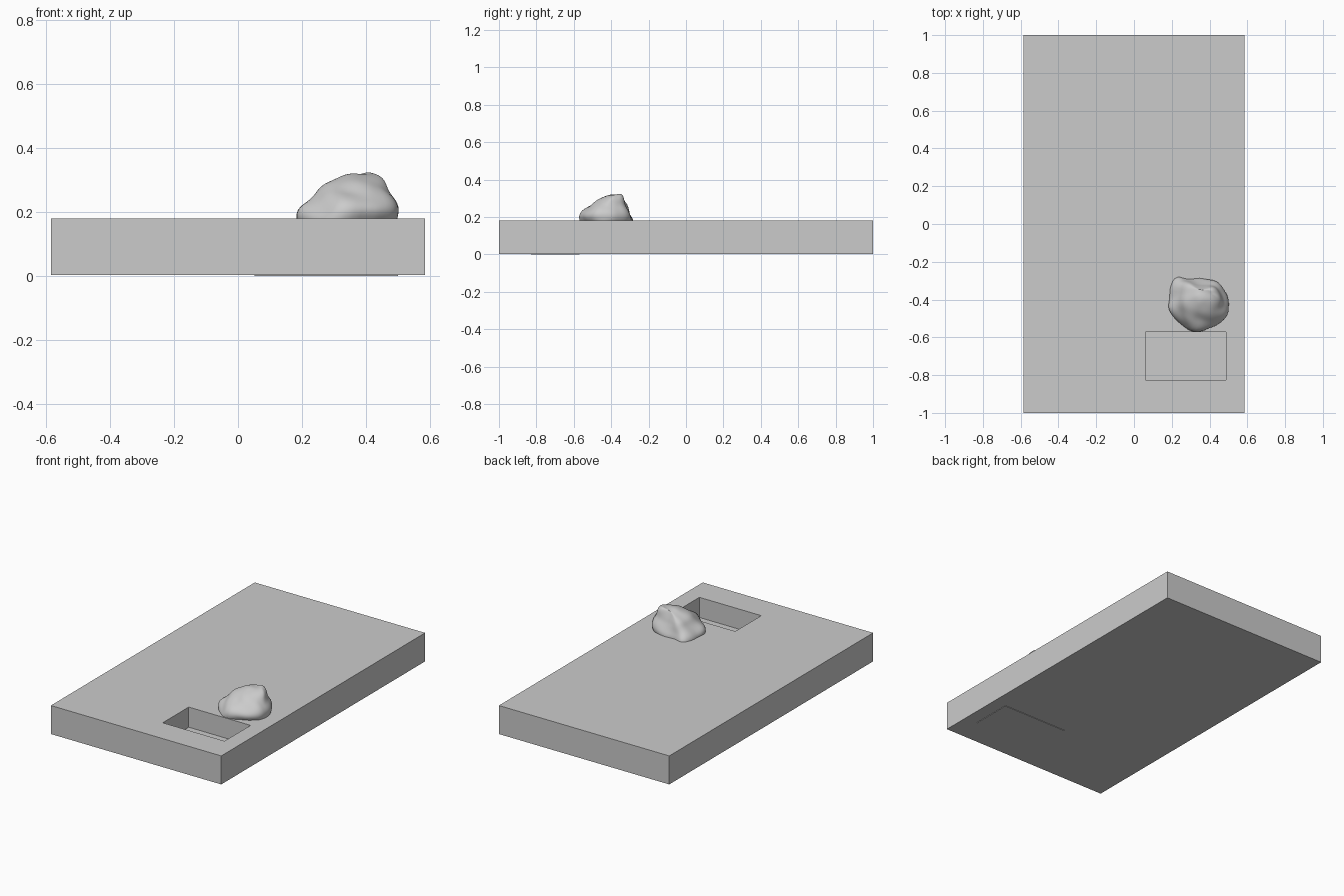
import bpy, bmesh

if "Cube" in bpy.data.objects:
    bpy.data.objects.remove(bpy.data.objects["Cube"])


def box(name, lo, hi):
    bm = bmesh.new()
    bmesh.ops.create_cube(bm, size=1)
    for v in bm.verts:
        v.co = [(lo[i] + hi[i]) / 2 + v.co[i] * (hi[i] - lo[i]) for i in range(3)]
    return finish(bm, name)


def finish(bm, name):
    bmesh.ops.recalc_face_normals(bm, faces=bm.faces)
    me = bpy.data.meshes.new(name)
    bm.to_mesh(me)
    bm.free()
    ob = bpy.data.objects.new(name, me)
    bpy.context.collection.objects.link(ob)
    return ob


# ground slab: outer and opening outlines bridged at top and bottom
bm = bmesh.new()
X0, X1, Y0, Y1 = 0.062, 0.487, -0.827, -0.572
outer = [(-0.585, -1), (0.585, -1), (0.585, 1), (-0.585, 1)]
inner = [(X0, Y0), (X1, Y0), (X1, Y1), (X0, Y1)]
loops = [[bm.verts.new((x, y, z)) for x, y in pts]
         for pts, z in ((outer, 0.003), (outer, 0.18), (inner, 0.18), (inner, 0.003))]
for a, b in zip(loops, loops[1:] + loops[:1]):
    for i in range(4):
        j = (i + 1) % 4
        bm.faces.new((a[i], a[j], b[j], b[i]))
finish(bm, "ground_slab")

# floor of the rectangular pit, just proud of the underside
box("pit_floor", (0.052, -0.83, 0), (0.50, -0.57, 0.055))

# rock: one plan outline, refitted to the silhouette at each height
plan = [(.17, -.40), (.205, -.29), (.25, -.28), (.33, -.29), (.40, -.287), (.45, -.32),
        (.48, -.38), (.51, -.43), (.48, -.49), (.43, -.54), (.33, -.57), (.24, -.545), (.185, -.46)]
levels = [(.06, .25, .43, -.50, -.34), (.12, .19, .49, -.55, -.295),
          (.18, .17, .508, -.572, -.276), (.21, .188, .515, -.572, -.292),
          (.24, .22, .505, -.55, -.305), (.27, .25, .482, -.525, -.318),
          (.30, .285, .468, -.475, -.328), (.322, .325, .435, -.42, -.338),
          (.327, .36, .41, -.39, -.35)]
bm = bmesh.new()
rings = []
for z, x0, x1, y0, y1 in levels:
    rings.append([bm.verts.new((x0 + (x - .17) / .34 * (x1 - x0),
                                y0 + (y + .57) / .29 * (y1 - y0), z)) for x, y in plan])
n = len(plan)
for a, b in zip(rings, rings[1:]):
    for i in range(n):
        j = (i + 1) % n
        bm.faces.new((a[i], a[j], b[j], b[i]))
bm.faces.new(rings[0])
bm.faces.new(rings[-1])
for f in bm.faces:
    f.smooth = True
rock = finish(bm, "rock")
sub = rock.modifiers.new("smooth", 'SUBSURF')
sub.levels = sub.render_levels = 2
tex = bpy.data.textures.new("lumps", 'CLOUDS')
tex.noise_scale = 0.09
tex.noise_depth = 0
d = rock.modifiers.new("lumps", 'DISPLACE')
d.texture = tex
d.texture_coords = 'LOCAL'
d.strength = 0.035
d.mid_level = 0.5
